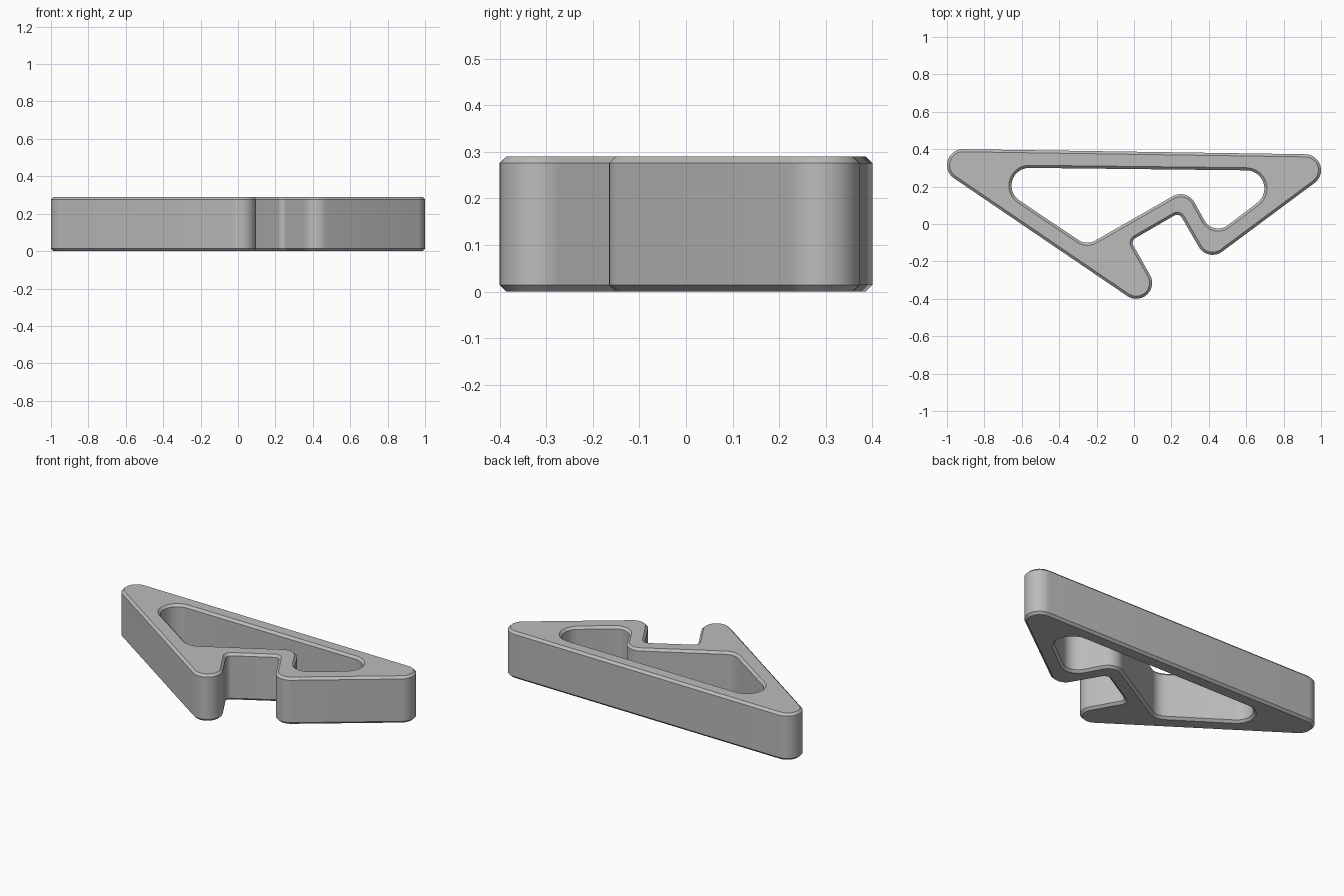
import bpy, bmesh, math
from mathutils import Vector

if "Cube" in bpy.data.objects:
    bpy.data.objects.remove(bpy.data.objects["Cube"])

HEIGHT, CHAMFER, STEPS = 0.29, 0.014, 14

# Corner circles in counter-clockwise order: x, y, radius (negative = inward curve)
OUTER = [(-0.915, 0.315, 0.085), (0.012, -0.315, 0.085), (0.023, -0.101, -0.03),
         (0.230, 0.019, -0.03), (0.42, -0.08, 0.085), (0.915, 0.288, 0.085)]
HOLE = [(-0.56, 0.205, 0.095), (-0.25, -0.015, 0.085), (0.249, 0.0745, -0.085),
        (0.45, 0.06, 0.084), (0.60, 0.19, 0.097)]


def outline(circles, grow):
    """Belt of arcs and tangent lines round the circles, grown by an offset."""
    n = len(circles)
    c = [Vector((x, y)) for x, y, r in circles]
    r = [k[2] + grow for k in circles]
    normal = []
    for i in range(n):
        j = (i + 1) % n
        d = c[j] - c[i]
        normal.append(math.atan2(d.y, d.x) - math.acos((r[i] - r[j]) / d.length))
    pts = []
    for i in range(n):
        a = normal[i - 1]
        sweep = (normal[i] - a + math.pi) % (2 * math.pi) - math.pi
        for s in range(STEPS + 1):
            t = a + sweep * s / STEPS
            pts.append((c[i].x + r[i] * math.cos(t), c[i].y + r[i] * math.sin(t)))
    return pts


bm = bmesh.new()
levels = [(0, CHAMFER), (CHAMFER, 0), (HEIGHT - CHAMFER, 0), (HEIGHT, CHAMFER)]
cap_edges = {0: [], 3: []}

# Walls with chamfered rims, outside and inside
for circles, side in ((OUTER, -1), (HOLE, 1)):
    rings = [[bm.verts.new((x, y, z)) for x, y in outline(circles, side * inset)]
             for z, inset in levels]
    n = len(rings[0])
    for low, high in zip(rings, rings[1:]):
        for i in range(n):
            j = (i + 1) % n
            bm.faces.new((low[i], low[j], high[j], high[i]))
    for k in cap_edges:
        cap_edges[k] += [bm.edges.get((rings[k][i], rings[k][(i + 1) % n])) for i in range(n)]

# Flat top and bottom with the opening left free
for k, direction in ((0, -1), (3, 1)):
    bmesh.ops.triangle_fill(bm, use_beauty=True, use_dissolve=False,
                            edges=cap_edges[k], normal=(0, 0, direction))
bmesh.ops.recalc_face_normals(bm, faces=bm.faces)

mesh = bpy.data.meshes.new("bracket_frame")
bm.to_mesh(mesh)
bm.free()
frame = bpy.data.objects.new("bracket_frame", mesh)
bpy.context.collection.objects.link(frame)

grey = bpy.data.materials.new("plain_grey")
grey.diffuse_color = (0.5, 0.5, 0.5, 1)
grey.use_nodes = True
grey.node_tree.nodes["Principled BSDF"].inputs["Base Color"].default_value = grey.diffuse_color
mesh.materials.append(grey)

# Smooth corners, crisp chamfers
bpy.context.view_layer.objects.active = frame
frame.select_set(True)
bpy.ops.object.shade_smooth_by_angle(angle=math.radians(30))
